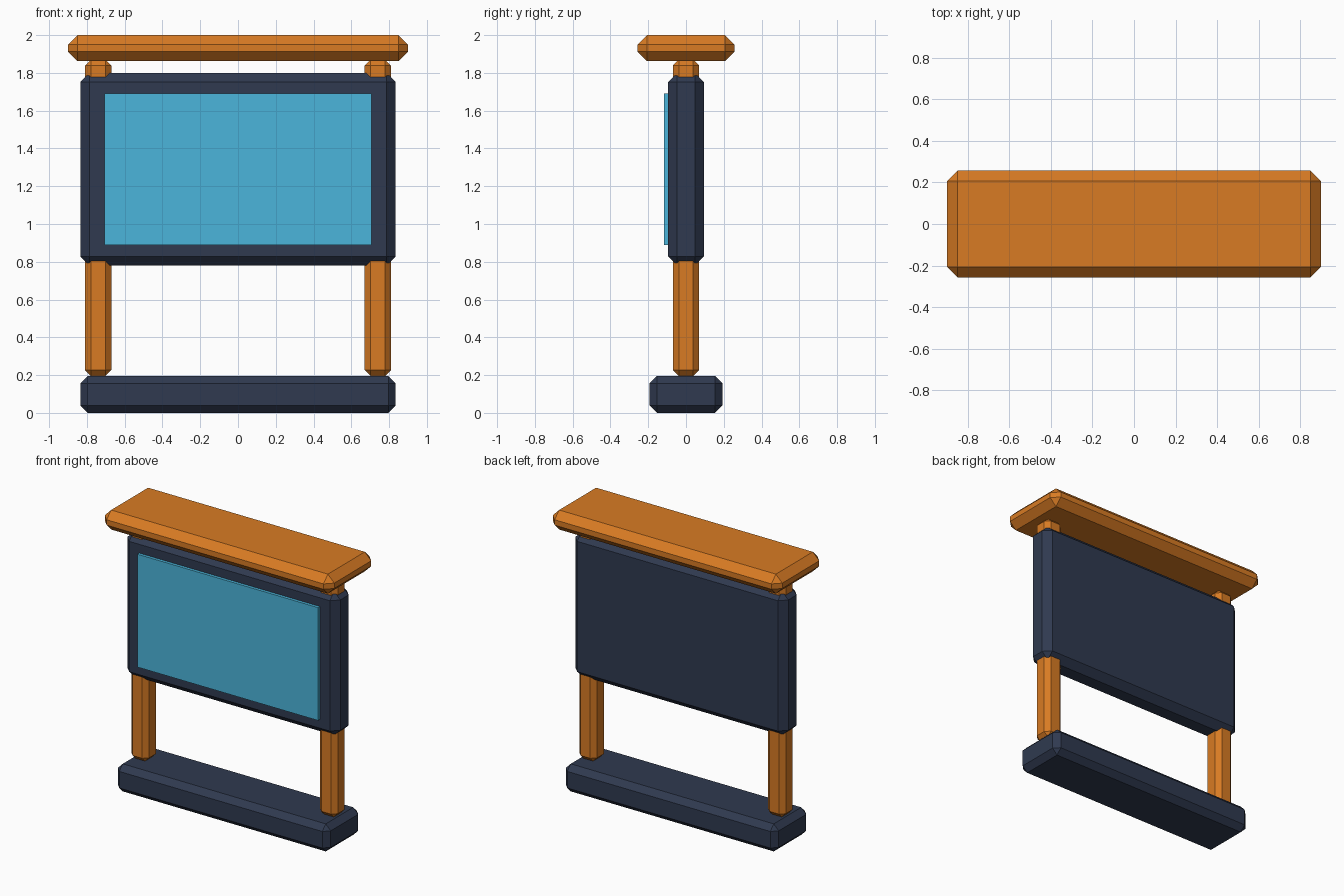
import bpy

cube = bpy.data.objects.get("Cube")
if cube:
    bpy.data.objects.remove(cube, do_unlink=True)


def material(name, rgb):
    mat = bpy.data.materials.new(name)
    mat.use_nodes = True
    mat.diffuse_color = (*rgb, 1)
    shader = next(n for n in mat.node_tree.nodes if n.type == 'BSDF_PRINCIPLED')
    shader.inputs["Base Color"].default_value = (*rgb, 1)
    return mat


orange = material("warm orange wood", (0.69, 0.198, 0.017))
navy = material("dark navy", (0.029, 0.042, 0.080))
blue = material("sky blue panel", (0.07, 0.462, 0.708))


def block(name, low, high, mat, chamfer=0):
    """Box between two corners, with flat chamfered edges."""
    center = [(a + b) / 2 for a, b in zip(low, high)]
    bpy.ops.mesh.primitive_cube_add(size=1, location=center)
    obj = bpy.context.object
    obj.name = name
    obj.scale = [b - a for a, b in zip(low, high)]
    bpy.ops.object.transform_apply(location=False, rotation=False, scale=True)
    obj.data.materials.append(mat)
    if chamfer:
        bevel = obj.modifiers.new("chamfer", 'BEVEL')
        bevel.width = chamfer
        bevel.segments = 1
        bevel.limit_method = 'NONE'
    return obj


# Base, board and its front panel
block("base", (-0.835, -0.193, 0), (0.835, 0.193, 0.195), navy, 0.039)
block("board", (-0.835, -0.095, 0.78), (0.835, 0.095, 1.80), navy, 0.048)
block("panel", (-0.708, -0.116, 0.89), (0.708, -0.09, 1.69), blue)

# Posts running from the base through the board to the roof
for side, x in (("left", 0.74), ("right", -0.74)):
    block(side + "_post", (x - 0.07, -0.07, 0.195), (x + 0.07, 0.07, 1.87), orange, 0.032)

# Roof plank
block("roof", (-0.9, -0.257, 1.862), (0.9, 0.257, 2.0), orange, 0.05)
